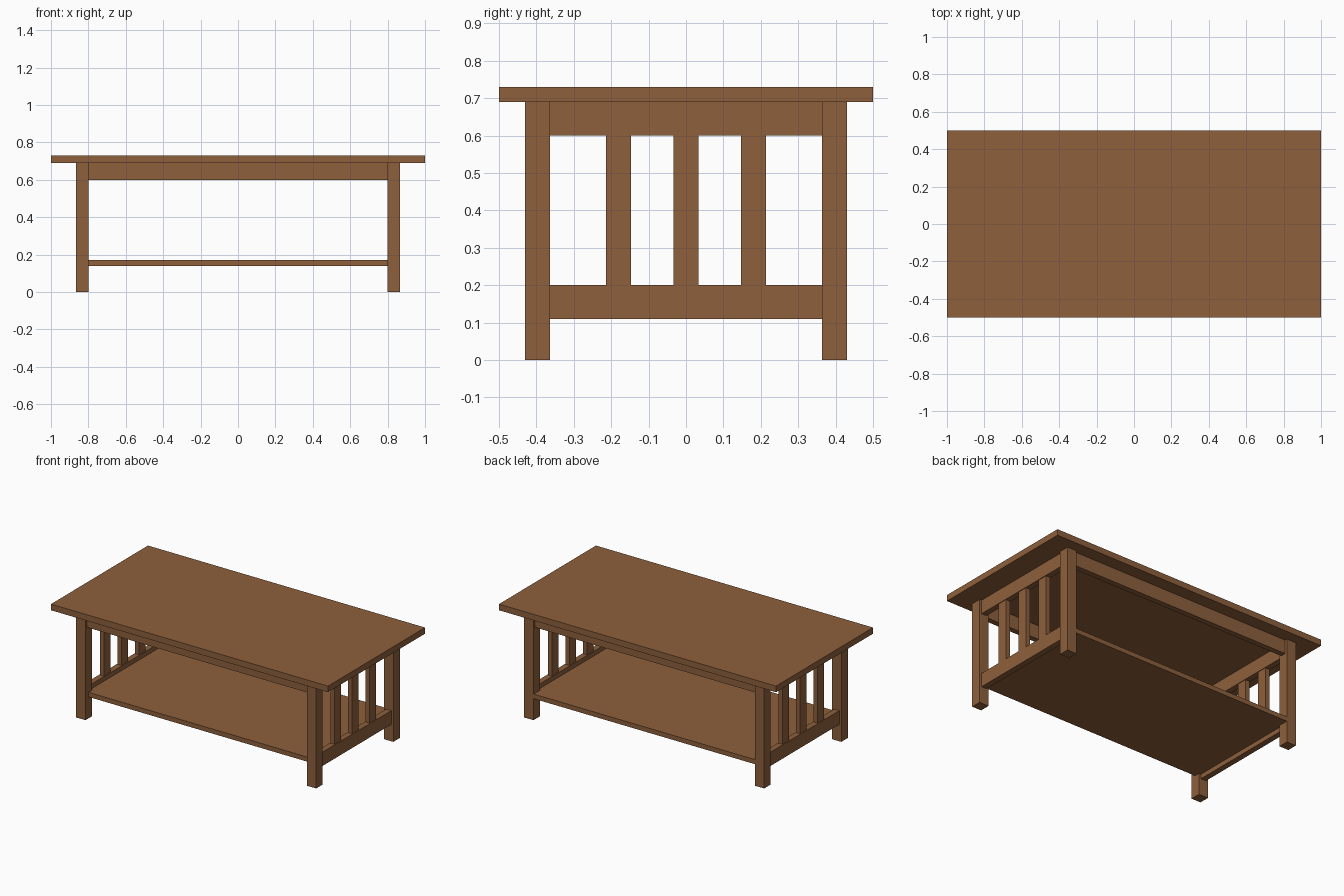
import bpy

if "Cube" in bpy.data.objects:
    bpy.data.objects.remove(bpy.data.objects["Cube"])

wood = bpy.data.materials.new("wood")
wood.diffuse_color = (0.27, 0.115, 0.045, 1)
wood.use_nodes = True
wood.node_tree.nodes["Principled BSDF"].inputs["Base Color"].default_value = wood.diffuse_color


def box(name, x, y, z):
    """Box spanning the (min, max) pairs on each axis."""
    spans = (x, y, z)
    bpy.ops.mesh.primitive_cube_add(size=1, location=[(a + b) / 2 for a, b in spans])
    ob = bpy.context.object
    ob.name = name
    ob.scale = [b - a for a, b in spans]
    bpy.ops.object.transform_apply(location=False, rotation=False, scale=True)
    ob.data.materials.append(wood)
    return ob


def around(centre, width):
    return (centre - width / 2, centre + width / 2)


LEG_X, LEG_Y, LEG_W = 0.8325, 0.3975, 0.067

# Table top and lower shelf
box("table_top", (-1, 1), (-0.5, 0.5), (0.69, 0.73))
box("shelf", (-0.83, 0.83), (-0.40, 0.43), (0.14, 0.17))

# Long aprons under the top
for side, sy in (("front", -1), ("back", 1)):
    box(side + "_apron", (-0.80, 0.80), around(sy * LEG_Y, 0.036), (0.60, 0.69))

for side, sx in (("left", -1), ("right", 1)):
    x = sx * LEG_X
    # Legs
    for end, sy in (("front", -1), ("back", 1)):
        box(f"{end}_{side}_leg", around(x, LEG_W), around(sy * LEG_Y, LEG_W), (0, 0.69))
    # Upper and lower side rails
    box(side + "_upper_rail", around(x, 0.038), (-0.365, 0.365), (0.60, 0.69))
    box(side + "_lower_rail", around(x, 0.038), (-0.365, 0.365), (0.11, 0.20))
    # Vertical slats
    for i in range(3):
        box(f"{side}_slat_{i + 1}", around(x, 0.03), around((i - 1) * 0.181, LEG_W), (0.20, 0.60))
